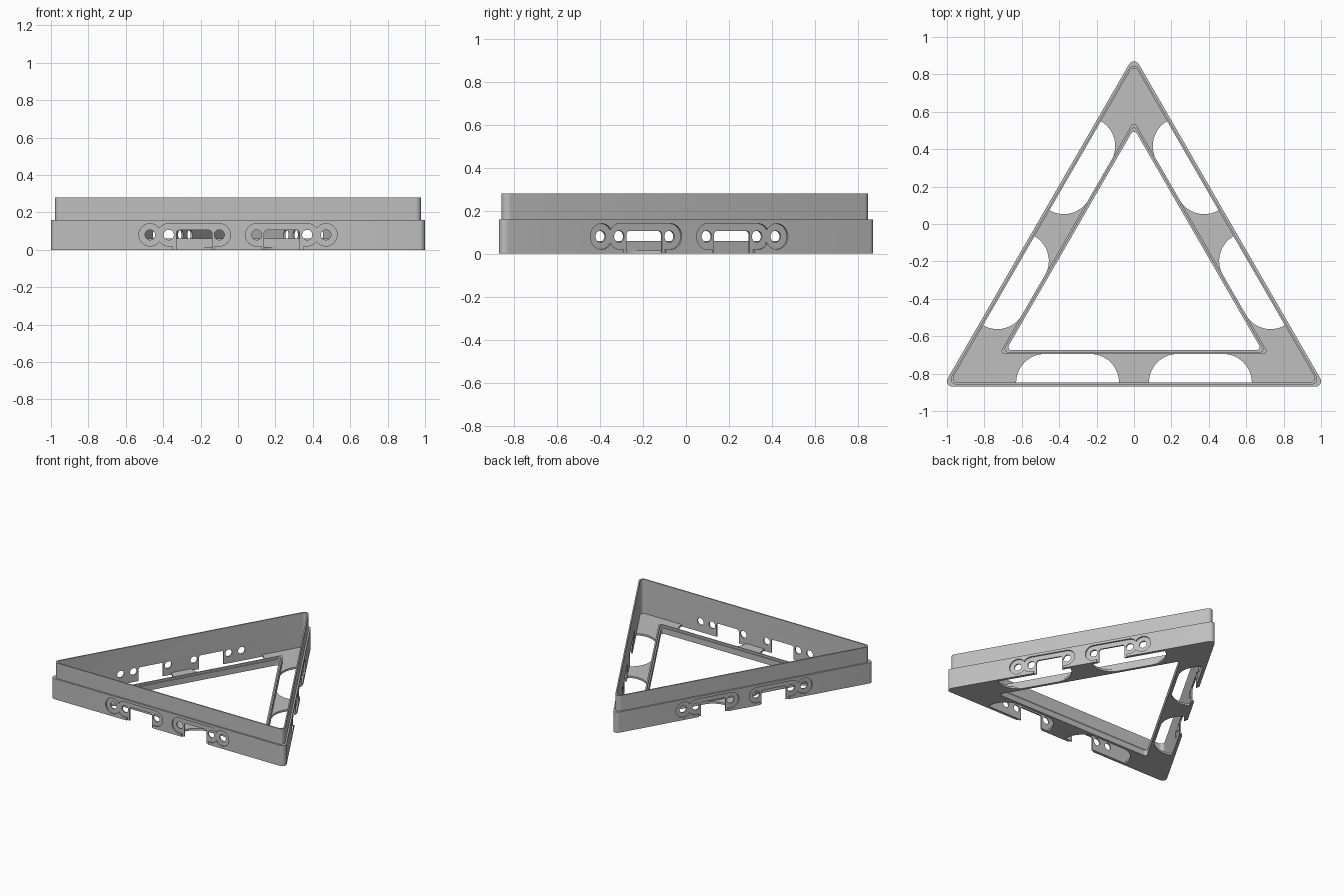
import bpy, bmesh
from math import sin, cos, pi, radians
from mathutils import Matrix, Vector

if "Cube" in bpy.data.objects:
    bpy.data.objects.remove(bpy.data.objects["Cube"])

CENTRE = Vector((0, -0.28, 0))
INSIDE, OUTSIDE = 0.568, 0.59      # wall faces, as distances from the centre
RIM_OUT, RIM_IN = 0.416, 0.395     # inner rim faces

grey = bpy.data.materials.new("plain grey")
grey.use_nodes = True
grey.diffuse_color = (0.52, 0.52, 0.52, 1)
grey.node_tree.nodes["Principled BSDF"].inputs["Base Color"].default_value = grey.diffuse_color


def finish(bm, name):
    bmesh.ops.recalc_face_normals(bm, faces=bm.faces)
    mesh = bpy.data.meshes.new(name)
    bm.to_mesh(mesh)
    bm.free()
    mesh.materials.append(grey)
    obj = bpy.data.objects.new(name, mesh)
    bpy.context.collection.objects.link(obj)
    return obj


def triangle_ring(name, profile, steps=8):
    """Sweep a closed profile of (inradius, corner radius, z) round a triangle."""
    bm = bmesh.new()
    loops = []
    for inradius, corner, z in profile:
        loop = []
        for side in range(3):
            mid = radians(90 + 120 * side)
            hub = CENTRE + 2 * (inradius - corner) * Vector((cos(mid), sin(mid), 0))
            for i in range(steps + 1):
                a = mid + radians(-60 + 120 * i / steps)
                loop.append(bm.verts.new(hub + Vector((corner * cos(a), corner * sin(a), z))))
        loops.append(loop)
    for k, low in enumerate(loops):
        high = loops[(k + 1) % len(loops)]
        for i in range(len(low)):
            j = (i + 1) % len(low)
            bm.faces.new((low[i], low[j], high[j], high[i]))
    return finish(bm, name)


def arc(x, y, r, start, end, steps):
    return [(x + r * cos(radians(start + (end - start) * i / steps)),
             y + r * sin(radians(start + (end - start) * i / steps))) for i in range(steps + 1)]


def circle(x, y, r):
    return arc(x, y, r, 0, 360, 32)[:-1]


def box(x1, x2, y1, y2):
    return [(x1, y1), (x2, y1), (x2, y2), (x1, y2)]


def cutter(name, outlines, near, far, place):
    """Prisms from 2D outlines, mirrored on each side and repeated on all three."""
    bm = bmesh.new()
    for side in range(3):
        turn = Matrix.Translation(CENTRE) @ Matrix.Rotation(2 * pi * side / 3, 4, 'Z')
        for flip in (-1, 1):
            for outline in outlines:
                a, b = [[bm.verts.new(turn @ Vector(place(flip * u, v, d))) for u, v in outline]
                        for d in (near, far)]
                bm.faces.new(a)
                bm.faces.new(b)
                for i in range(len(a)):
                    j = (i + 1) % len(a)
                    bm.faces.new((a[i], a[j], b[j], b[i]))
    obj = finish(bm, name)
    obj.hide_render = True
    return obj


def cut(obj, tool):
    mod = obj.modifiers.new("cut", 'BOOLEAN')
    mod.operation, mod.solver, mod.object = 'DIFFERENCE', 'EXACT', tool
    bpy.context.view_layer.objects.active = obj
    bpy.ops.object.modifier_apply(modifier=mod.name)
    bpy.data.objects.remove(tool)


def through_wall(u, v, d):
    return (u, -d, v)


def through_floor(u, v, d):
    return (u, -v, d)


# Outer wall with the upper lip set in
wall = triangle_ring("outer_wall", [
    (OUTSIDE, 0.03, 0), (OUTSIDE, 0.03, 0.16), (0.578, 0.03, 0.16),
    (0.578, 0.03, 0.28), (INSIDE, 0.025, 0.28), (INSIDE, 0.025, 0)])

# Inner rim round the opening
rim = triangle_ring("inner_rim", [
    (RIM_OUT, 0.017, 0), (RIM_OUT, 0.017, 0.06), (0.405, 0.017, 0.06),
    (0.405, 0.017, 0.045), (RIM_IN, 0.017, 0.045), (RIM_IN, 0.017, 0)])

# Thin floor between wall and rim, with arched openings
floor = triangle_ring("floor_plate", [
    (INSIDE, 0.025, 0), (INSIDE, 0.025, 0.015),
    (RIM_OUT, 0.017, 0.015), (RIM_OUT, 0.017, 0)])
R = INSIDE - RIM_OUT + 0.001
arch = (arc(0.08 + R, INSIDE, R, 180, 270, 16) + arc(0.63 - R, INSIDE, R, 270, 360, 16)
        + [(0.63, 0.6), (0.08, 0.6)])
cut(floor, cutter("floor_cutter", [arch], -0.1, 0.1, through_floor))

# Shallow recesses on the outside of each wall
MID = 0.08
capsule = arc(0.37, MID, 0.06, -90, 90, 20) + arc(0.10, MID, 0.06, 90, 270, 20)
cut(wall, cutter("capsule_cutter", [capsule], 0.579, 0.65, through_wall))
cut(wall, cutter("recess_cutter", [circle(0.47, MID, 0.06), box(0.125, 0.35, -0.05, MID)],
                 0.579, 0.65, through_wall))

# Screw holes and open-bottomed slots right through
slot = [(0.14, -0.05), (0.33, -0.05)] + arc(0.315, 0.09, 0.015, 0, 90, 5) + arc(0.155, 0.09, 0.015, 90, 180, 5)
holes = [circle(x, MID, 0.027) for x in (0.10, 0.37, 0.47)]
cut(wall, cutter("hole_cutter", holes + [slot], 0.5, 0.65, through_wall))

# Smooth rounded corners, sharp edges kept
bpy.ops.object.select_all(action='DESELECT')
for obj in (wall, rim, floor):
    obj.select_set(True)
bpy.context.view_layer.objects.active = wall
bpy.ops.object.shade_smooth_by_angle(angle=radians(30))
